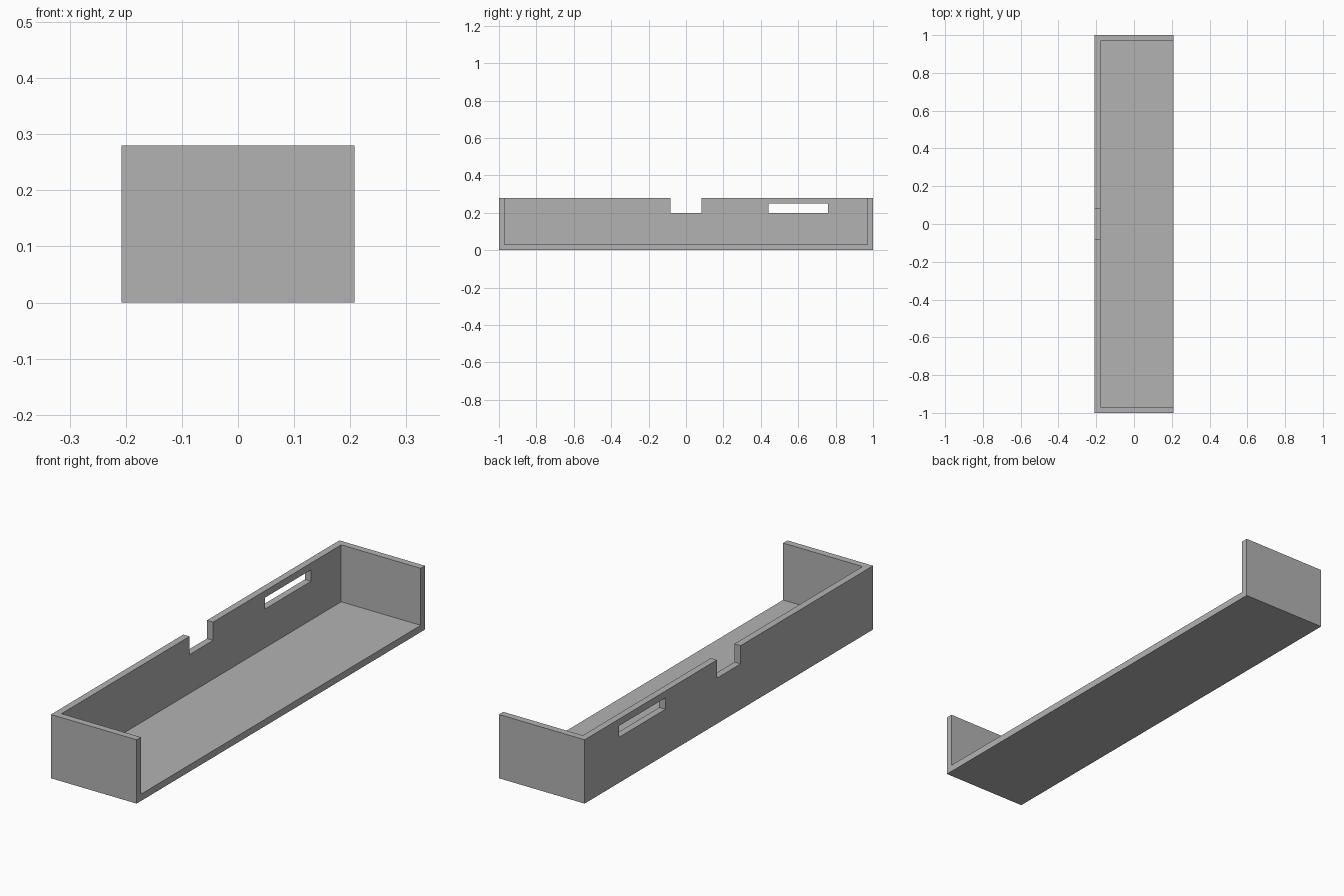
import bpy

cube = bpy.data.objects.get("Cube")
if cube:
    bpy.data.objects.remove(cube, do_unlink=True)

HALF_X, HALF_Y, HEIGHT, WALL = 0.208, 1.0, 0.28, 0.03
OVER = 0.1  # how far cutters run past open sides

grey = bpy.data.materials.new("plain_grey")
grey.use_nodes = True
colour = (0.45, 0.45, 0.45, 1)
grey.diffuse_color = colour
grey.node_tree.nodes["Principled BSDF"].inputs["Base Color"].default_value = colour


def box(name, low, high):
    """Box between two opposite corners."""
    centre = [(a + b) / 2 for a, b in zip(low, high)]
    bpy.ops.mesh.primitive_cube_add(size=1, location=centre)
    obj = bpy.context.object
    obj.name = name
    obj.scale = [b - a for a, b in zip(low, high)]
    bpy.ops.object.transform_apply(location=True, rotation=False, scale=True)
    return obj


def cut(target, name, low, high):
    """Subtract a box and discard the cutter."""
    cutter = box(name, low, high)
    cutter.hide_render = True
    mod = target.modifiers.new(name, "BOOLEAN")
    mod.operation = "DIFFERENCE"
    mod.solver = "EXACT"
    mod.object = cutter
    bpy.context.view_layer.objects.active = target
    bpy.ops.object.modifier_apply(modifier=mod.name)
    bpy.data.objects.remove(cutter, do_unlink=True)


# Solid block that becomes the tray
tray = box("open_sided_tray", (-HALF_X, -HALF_Y, 0), (HALF_X, HALF_Y, HEIGHT))

# Interior, open at the top and along the left side
cut(tray, "interior", (-HALF_X + WALL, -HALF_Y + WALL, WALL),
    (HALF_X + OVER, HALF_Y - WALL, HEIGHT + OVER))

# Notch and slot through the long wall
wall_out, wall_in = -HALF_X - OVER, -HALF_X + WALL + OVER
cut(tray, "notch", (wall_out, -0.082, 0.2), (wall_in, 0.082, HEIGHT + OVER))
cut(tray, "slot", (wall_out, 0.44, 0.2), (wall_in, 0.76, 0.25))

tray.data.materials.clear()
tray.data.materials.append(grey)
